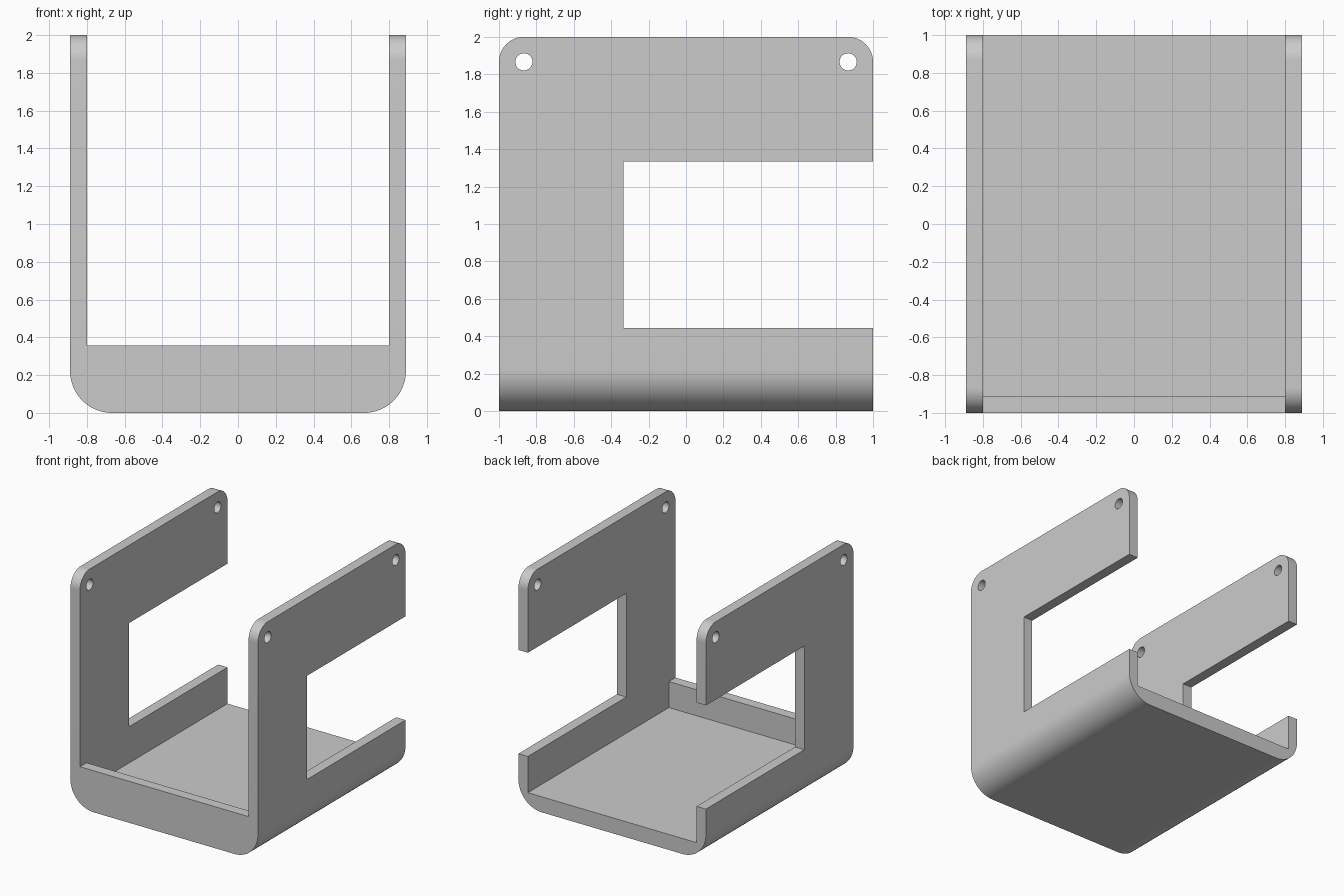
import bpy, bmesh, math
from mathutils import Matrix, Vector

default = bpy.data.objects.get("Cube")
if default:
    bpy.data.objects.remove(default, do_unlink=True)

HALF_W, INNER_W = 0.889, 0.8
FLOOR, LIP_TOP, LIP_BACK = 0.133, 0.356, -0.911

grey = bpy.data.materials.new("light_grey")
grey.use_nodes = True
grey.diffuse_color = (0.6, 0.6, 0.6, 1)
grey.node_tree.nodes["Principled BSDF"].inputs["Base Color"].default_value = (0.6, 0.6, 0.6, 1)


def make_object(name, bm):
    mesh = bpy.data.meshes.new(name)
    bm.to_mesh(mesh)
    bm.free()
    obj = bpy.data.objects.new(name, mesh)
    bpy.context.collection.objects.link(obj)
    return obj


def box_mesh(low, high):
    low, high = Vector(low), Vector(high)
    bm = bmesh.new()
    bmesh.ops.create_cube(bm, size=1)
    bmesh.ops.scale(bm, vec=high - low, verts=bm.verts)
    bmesh.ops.translate(bm, vec=(low + high) / 2, verts=bm.verts)
    return bm


def round_edges(bm, axis, z, radius):
    """Round the edges running along one axis at height z."""
    edges = [e for e in bm.edges
             if all(abs(v.co.z - z) < 0.001 for v in e.verts)
             and abs(e.verts[0].co[axis] - e.verts[1].co[axis]) > 1]
    bmesh.ops.bevel(bm, geom=edges, offset=radius, segments=20,
                    profile=0.5, affect='EDGES')


def cut(target, cutter):
    cutter.hide_render = True
    mod = target.modifiers.new("cut", 'BOOLEAN')
    mod.operation = 'DIFFERENCE'
    mod.solver = 'EXACT'
    mod.object = cutter
    bpy.context.view_layer.objects.active = target
    bpy.ops.object.modifier_apply(modifier=mod.name)
    bpy.data.objects.remove(cutter, do_unlink=True)


# Outer block: bottom rounded along y, top corners rounded along x
bm = box_mesh((-HALF_W, -1, 0), (HALF_W, 1, 2))
round_edges(bm, 1, 0, 0.222)
round_edges(bm, 0, 2, 0.133)
bracket = make_object("bracket", bm)
bracket.data.materials.append(grey)

# Hollow interior, open at the back, then the opening above the front lip
cut(bracket, make_object("interior_cutter",
    box_mesh((-INNER_W, LIP_BACK, FLOOR), (INNER_W, 1.5, 2.5))))
cut(bracket, make_object("front_cutter",
    box_mesh((-INNER_W, -1.5, LIP_TOP), (INNER_W, 0, 2.5))))

# Side windows open to the back
cut(bracket, make_object("window_cutter",
    box_mesh((-1.5, -0.333, 0.444), (1.5, 1.5, 1.333))))

# Screw holes through both side walls
for y in (-0.867, 0.867):
    bm = bmesh.new()
    bmesh.ops.create_cone(bm, cap_ends=True, segments=40, radius1=0.046, radius2=0.046, depth=3,
                          matrix=Matrix.Translation((0, y, 1.867)) @ Matrix.Rotation(math.pi / 2, 4, 'Y'))
    cut(bracket, make_object("hole_cutter", bm))

# Smooth the rounded parts, keep corners crisp
bpy.ops.object.select_all(action='DESELECT')
bracket.select_set(True)
bpy.context.view_layer.objects.active = bracket
bpy.ops.object.shade_smooth_by_angle(angle=math.radians(30))
